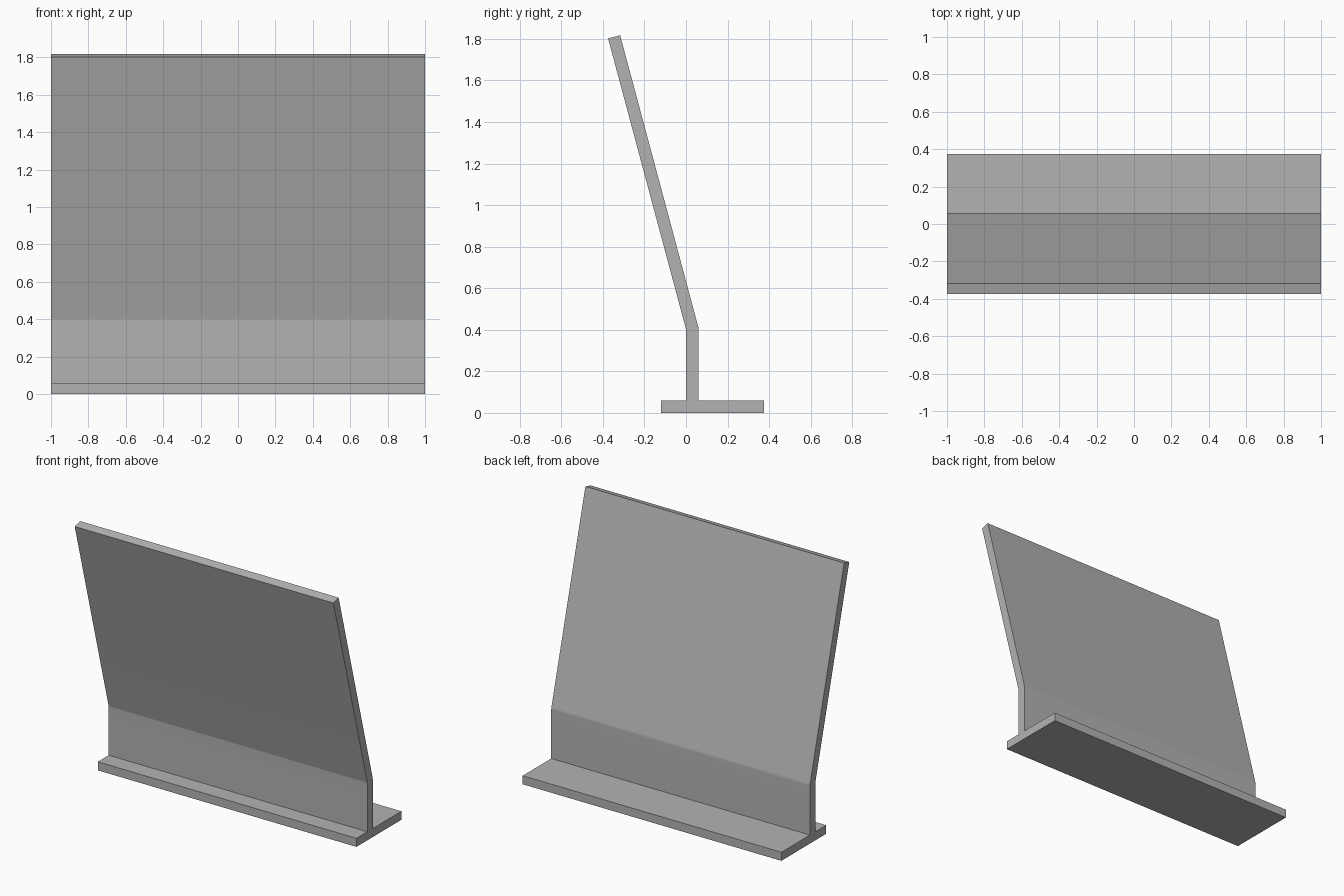
import bpy, bmesh
from math import sin, cos, radians

cube = bpy.data.objects.get("Cube")
if cube:
    bpy.data.objects.remove(cube, do_unlink=True)

WIDTH, THICK = 2.0, 0.06
LEAN, BEND_STEPS = radians(15), 5
PIVOT_Y, PIVOT_Z, INNER = -0.02, 0.4, 0.02
PANEL_LENGTH = 1.446

grey = bpy.data.materials.new("plain_grey")
grey.use_nodes = True
colour = (0.45, 0.45, 0.45, 1)
grey.diffuse_color = colour
grey.node_tree.nodes["Principled BSDF"].inputs["Base Color"].default_value = colour


def bent_side(radius):
    """One face line of the panel: the rounded bend, then the leaning tip."""
    angles = [LEAN * i / BEND_STEPS for i in range(BEND_STEPS + 1)]
    pts = [(PIVOT_Y + radius * cos(a), PIVOT_Z + radius * sin(a)) for a in angles]
    y, z = pts[-1]
    return pts + [(y - PANEL_LENGTH * sin(LEAN), z + PANEL_LENGTH * cos(LEAN))]


# Side profile: foot plate, upright and leaning panel as one solid
profile = [(-0.12, 0), (0.375, 0), (0.375, THICK), (THICK, THICK)]
profile += bent_side(INNER + THICK)
profile += reversed(bent_side(INNER))
profile += [(0, THICK), (-0.12, THICK)]

# Extrude the profile across the full width
bm = bmesh.new()
end = bm.faces.new([bm.verts.new((-WIDTH / 2, y, z)) for y, z in profile])
result = bmesh.ops.extrude_face_region(bm, geom=[end], use_keep_orig=True)
moved = [v for v in result["geom"] if isinstance(v, bmesh.types.BMVert)]
bmesh.ops.translate(bm, verts=moved, vec=(WIDTH, 0, 0))
bmesh.ops.recalc_face_normals(bm, faces=bm.faces)

mesh = bpy.data.meshes.new("leaning_panel_stand")
bm.to_mesh(mesh)
bm.free()
mesh.materials.append(grey)
stand = bpy.data.objects.new("leaning_panel_stand", mesh)
bpy.context.collection.objects.link(stand)

# Smooth bend, crisp corners
bpy.ops.object.select_all(action="DESELECT")
stand.select_set(True)
bpy.context.view_layer.objects.active = stand
bpy.ops.object.shade_smooth_by_angle(angle=radians(30))
